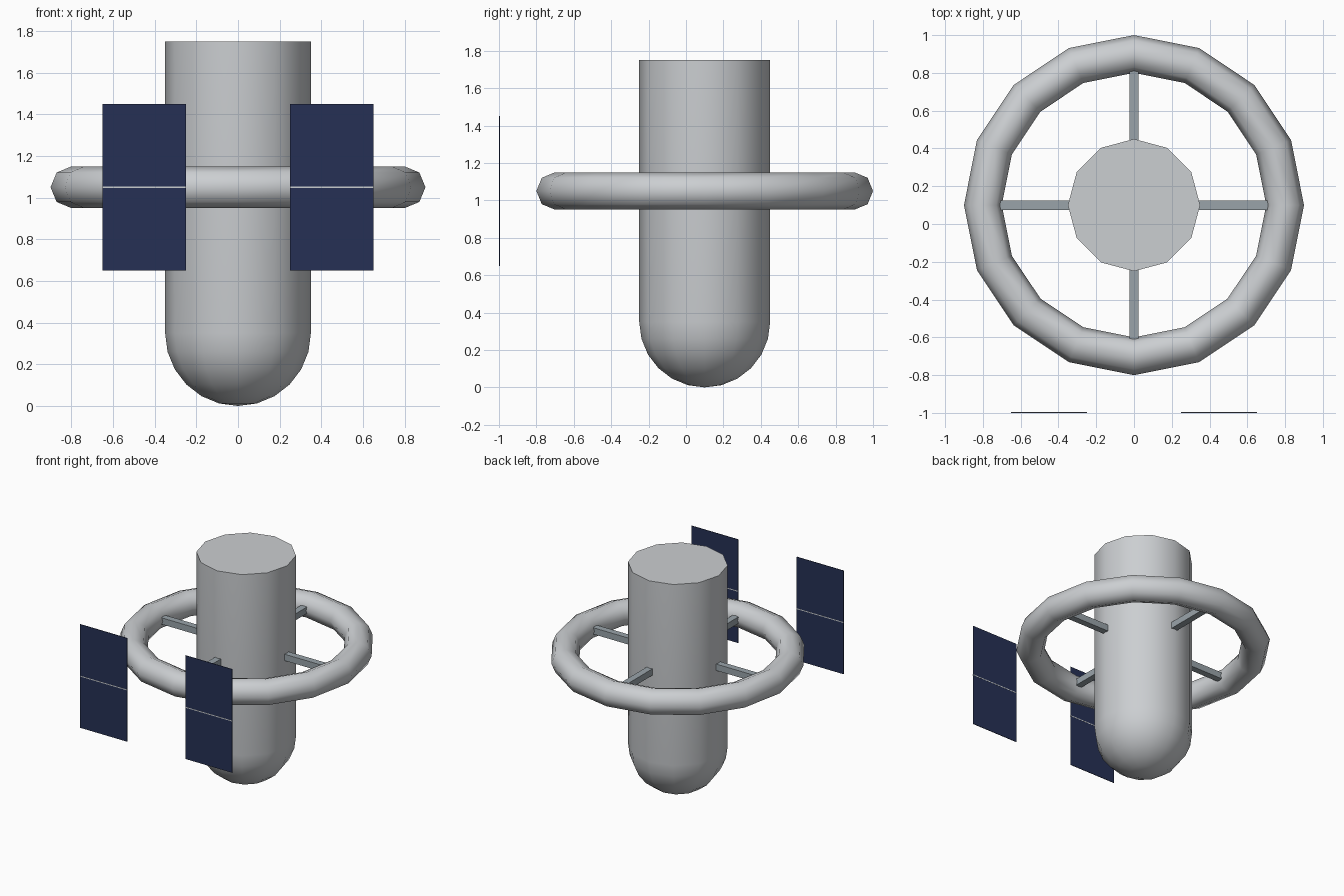
import bpy, bmesh
from math import sin, cos, pi, radians
from mathutils import Matrix

cube = bpy.data.objects.get("Cube")
if cube:
    bpy.data.objects.remove(cube, do_unlink=True)

AXIS_Y = 0.1      # hull axis position
RING_Z = 1.05     # height of ring, spokes and panel centres


def material(name, rgb):
    mat = bpy.data.materials.new(name)
    mat.use_nodes = True
    mat.diffuse_color = (*rgb, 1)
    mat.node_tree.nodes["Principled BSDF"].inputs["Base Color"].default_value = (*rgb, 1)
    return mat


hull_grey = material("hull_grey", (0.6, 0.62, 0.64))
strut_grey = material("strut_grey", (0.32, 0.37, 0.4))
panel_blue = material("panel_blue", (0.019, 0.03, 0.09))


def smooth(obj, angle):
    bpy.ops.object.select_all(action='DESELECT')
    obj.select_set(True)
    bpy.context.view_layer.objects.active = obj
    bpy.ops.object.shade_smooth_by_angle(angle=radians(angle))


def box(name, centre, size, mat):
    bpy.ops.mesh.primitive_cube_add(size=1, location=centre)
    obj = bpy.context.object
    obj.name = name
    obj.data.transform(Matrix.Diagonal((*size, 1)))
    obj.data.materials.append(mat)
    return obj


# Hull: twelve-sided cylinder with a round lower end and a flat top
R, SIDES, STEPS = 0.35, 12, 6
profile = [(R * sin(i * pi / 2 / STEPS), R - R * cos(i * pi / 2 / STEPS))
           for i in range(1, STEPS + 1)] + [(R, 1.75)]
bm = bmesh.new()
pole = bm.verts.new((0, 0, 0))
rings = [[bm.verts.new((r * cos(2 * pi * k / SIDES), r * sin(2 * pi * k / SIDES), z))
          for k in range(SIDES)] for r, z in profile]
for k in range(SIDES):
    n = (k + 1) % SIDES
    bm.faces.new((pole, rings[0][n], rings[0][k]))
    for low, high in zip(rings, rings[1:]):
        bm.faces.new((low[k], low[n], high[n], high[k]))
bm.faces.new(rings[-1])
mesh = bpy.data.meshes.new("hull")
bm.to_mesh(mesh)
bm.free()
hull = bpy.data.objects.new("hull", mesh)
hull.location.y = AXIS_Y
mesh.materials.append(hull_grey)
bpy.context.collection.objects.link(hull)
smooth(hull, 40)

# Habitat ring around the hull
bpy.ops.mesh.primitive_torus_add(location=(0, AXIS_Y, RING_Z), major_radius=0.8,
                                 minor_radius=0.1, major_segments=16, minor_segments=8)
ring = bpy.context.object
ring.name = "ring"
ring.data.materials.append(hull_grey)
smooth(ring, 60)

# Four spokes joining hull and ring
for name, dx, dy in (("left", 1, 0), ("right", -1, 0), ("back", 0, 1), ("front", 0, -1)):
    size = (0.42 if dx else 0.05, 0.42 if dy else 0.05, 0.05)
    box(name + "_spoke", (dx * 0.52, AXIS_Y + dy * 0.52, RING_Z), size, strut_grey)

# Two free-standing solar panels, each with a thin seam across the middle
for name, side in (("left", 1), ("right", -1)):
    x, y = side * 0.45, -0.997
    box(name + "_panel", (x, y, RING_Z), (0.4, 0.004, 0.8), panel_blue)
    box(name + "_panel_seam", (x, y, RING_Z), (0.4, 0.006, 0.007), hull_grey)
